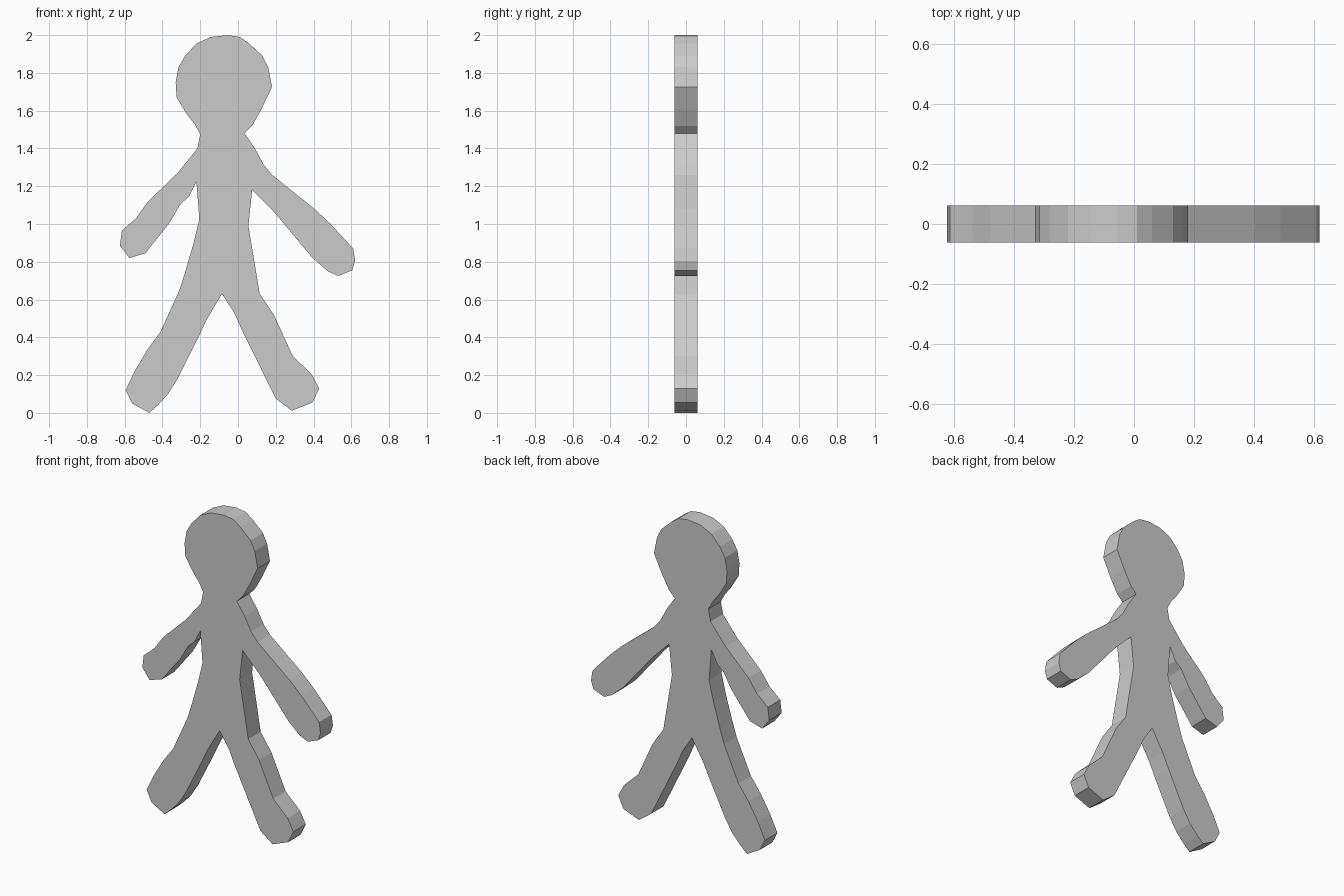
import bpy
import bmesh

HALF = 0.062  # half thickness of the flat figure

# Front silhouette (x, z), clockwise, split by body part
head_right = [(-0.055, 2.0), (0.01, 1.99), (0.06, 1.955), (0.13, 1.89), (0.16, 1.83),
              (0.18, 1.725), (0.125, 1.61), (0.075, 1.52), (0.035, 1.48)]
arm_right = [(0.09, 1.40), (0.135, 1.315), (0.18, 1.26), (0.405, 1.08), (0.49, 1.0),
             (0.61, 0.87), (0.62, 0.805), (0.605, 0.755), (0.53, 0.725), (0.475, 0.75),
             (0.395, 0.82), (0.19, 1.065), (0.075, 1.18)]
leg_right = [(0.055, 0.99), (0.115, 0.63), (0.19, 0.52), (0.29, 0.30), (0.39, 0.205),
             (0.43, 0.13), (0.395, 0.055), (0.285, 0.012), (0.2, 0.075), (0.02, 0.44),
             (-0.02, 0.53), (-0.085, 0.63)]
leg_left = [(-0.165, 0.495), (-0.21, 0.40), (-0.32, 0.18), (-0.37, 0.10), (-0.425, 0.04),
            (-0.47, 0.0), (-0.56, 0.05), (-0.595, 0.12), (-0.545, 0.225), (-0.48, 0.335),
            (-0.41, 0.43), (-0.31, 0.65), (-0.28, 0.745), (-0.235, 0.90), (-0.205, 1.025)]
arm_left = [(-0.22, 1.225), (-0.26, 1.145), (-0.305, 1.105), (-0.36, 1.01), (-0.49, 0.845),
            (-0.575, 0.82), (-0.625, 0.885), (-0.615, 0.965), (-0.54, 1.03), (-0.48, 1.115),
            (-0.32, 1.27), (-0.215, 1.40)]
head_left = [(-0.20, 1.475), (-0.23, 1.53), (-0.27, 1.58), (-0.325, 1.67), (-0.33, 1.75),
             (-0.315, 1.83), (-0.28, 1.89), (-0.22, 1.955), (-0.145, 1.99)]


def extrude_profile(name, points, half):
    """Fill an x-z outline and extrude it along y."""
    bm = bmesh.new()
    face = bm.faces.new([bm.verts.new((x, -half, z)) for x, z in points])
    result = bmesh.ops.extrude_face_region(bm, geom=[face], use_keep_orig=True)
    moved = [g for g in result["geom"] if isinstance(g, bmesh.types.BMVert)]
    bmesh.ops.translate(bm, vec=(0, 2 * half, 0), verts=moved)
    bmesh.ops.recalc_face_normals(bm, faces=bm.faces)
    bmesh.ops.triangulate(bm, faces=[f for f in bm.faces if len(f.verts) > 4])
    mesh = bpy.data.meshes.new(name)
    bm.to_mesh(mesh)
    bm.free()
    obj = bpy.data.objects.new(name, mesh)
    bpy.context.collection.objects.link(obj)
    return obj


# Flat cut-out walking figure
extrude_profile("flat_figure",
                head_right + arm_right + leg_right + leg_left + arm_left + head_left, HALF)
